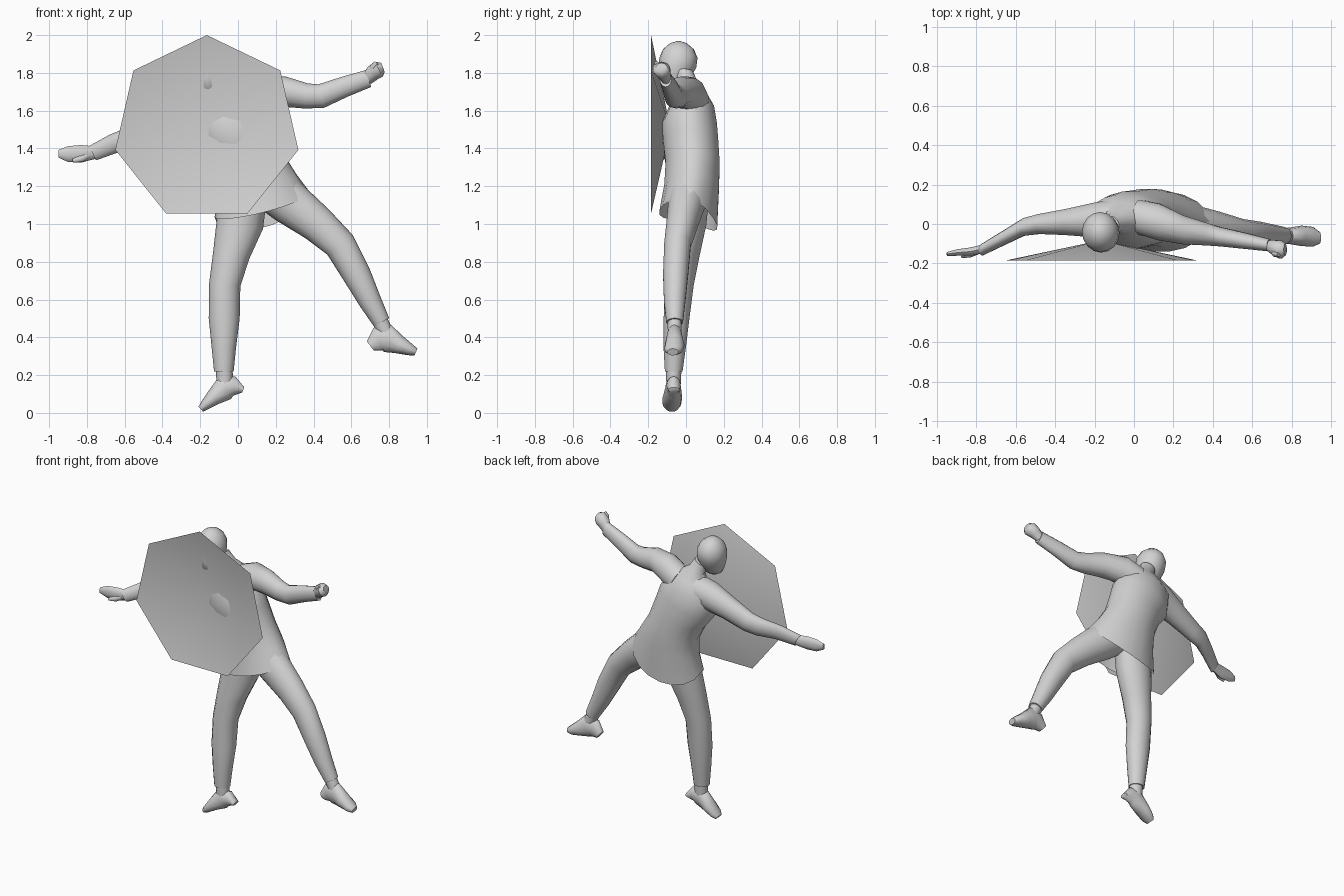
import bpy, bmesh, math
from mathutils import Vector

grey = bpy.data.materials.new("plain grey")
grey.diffuse_color = (0.65, 0.65, 0.65, 1)


def finish(name, bm, angle=50):
    me = bpy.data.meshes.new(name)
    bm.to_mesh(me)
    bm.free()
    ob = bpy.data.objects.new(name, me)
    bpy.context.collection.objects.link(ob)
    me.materials.append(grey)
    bpy.ops.object.select_all(action='DESELECT')
    ob.select_set(True)
    bpy.context.view_layer.objects.active = ob
    bpy.ops.object.shade_smooth_by_angle(angle=math.radians(angle))
    return ob


def loft(name, rings, sides=14, open_start=False, hem=None, angle=50):
    """Elliptical rings (x, y, z, half width in the front plane, half depth in y)."""
    bm = bmesh.new()
    pts = [Vector(r[:3]) for r in rings]
    loops = []
    for i, r in enumerate(rings):
        t = pts[min(i + 1, len(pts) - 1)] - pts[max(i - 1, 0)]
        side = Vector((t.z, 0, -t.x)).normalized()
        loop = []
        for k in range(sides):
            a = 2 * math.pi * k / sides
            p = pts[i] + side * (r[3] * math.cos(a)) + Vector((0, r[4] * math.sin(a), 0))
            if hem and i == 0:
                s = math.sin(a)
                p.z -= (hem[1] if s > 0 else hem[0]) * abs(s)
            loop.append(bm.verts.new(p))
        loops.append(loop)
    for a, b in zip(loops, loops[1:]):
        for k in range(sides):
            n = (k + 1) % sides
            bm.faces.new((a[k], a[n], b[n], b[k]))
    bm.faces.new(loops[-1])
    if not open_start:
        bm.faces.new(loops[0])
    bmesh.ops.recalc_face_normals(bm, faces=bm.faces)
    return finish(name, bm, angle)


# Tunic, open at the hem and longer at the back
loft("tunic", [(.13, .012, 1.10, .262, .155), (.105, .03, 1.20, .215, .147),
               (.065, .035, 1.32, .18, .145), (.02, .025, 1.43, .185, .148),
               (-.03, .018, 1.52, .205, .148), (-.06, .03, 1.62, .18, .12),
               (-.07, .03, 1.69, .11, .08), (-.09, .01, 1.74, .055, .055),
               (-.12, -.01, 1.80, .05, .05)], 18, True, (.04, .12))

# Head, from chin to crown
loft("head", [(-.15, -.085, 1.70, .028, .03), (-.155, -.075, 1.725, .06, .06),
              (-.16, -.06, 1.77, .08, .083), (-.167, -.045, 1.83, .094, .1),
              (-.172, -.04, 1.88, .093, .101), (-.178, -.04, 1.925, .074, .082),
              (-.183, -.04, 1.955, .042, .047), (-.185, -.04, 1.966, .012, .014)], 16)

# Arms
loft("left_arm", [(.03, .035, 1.65, .09, .09), (.13, .01, 1.695, .088, .095),
                  (.25, -.03, 1.70, .08, .075), (.36, -.05, 1.678, .067, .06),
                  (.44, -.065, 1.677, .064, .05), (.56, -.085, 1.725, .055, .042),
                  (.69, -.108, 1.77, .047, .032)])
loft("right_arm", [(-.08, .03, 1.62, .10, .10), (-.20, .02, 1.59, .095, .09),
                   (-.34, .01, 1.535, .078, .068), (-.48, 0, 1.475, .068, .052),
                   (-.56, -.015, 1.455, .062, .046), (-.66, -.07, 1.425, .052, .038),
                   (-.77, -.13, 1.375, .042, .03)])

# Clenched left hand and open right hand, each with a thumb
loft("left_fist", [(.68, -.107, 1.765, .033, .025), (.715, -.122, 1.80, .042, .042),
                   (.745, -.13, 1.82, .045, .048), (.768, -.13, 1.828, .026, .03)], 10)
loft("left_thumb", [(.705, -.13, 1.80, .016, .016), (.715, -.15, 1.83, .018, .018),
                    (.735, -.155, 1.853, .012, .012)], 8)
loft("right_hand", [(-.76, -.125, 1.378, .034, .024), (-.83, -.14, 1.372, .046, .022),
                    (-.90, -.145, 1.37, .042, .017), (-.95, -.152, 1.372, .02, .01)], 10)
loft("right_thumb", [(-.79, -.14, 1.365, .018, .014), (-.83, -.158, 1.345, .018, .012),
                     (-.875, -.165, 1.335, .01, .008)], 8)

# Legs
loft("left_leg", [(.13, .02, 1.22, .12, .11), (.27, .005, 1.115, .118, .10),
                  (.42, -.02, 1.00, .098, .085), (.54, -.045, 0.89, .085, .072),
                  (.63, -.055, 0.73, .075, .068), (.70, -.06, 0.59, .06, .058),
                  (.76, -.06, 0.48, .046, .045)])
loft("right_leg", [(.04, .02, 1.20, .12, .11), (.01, .01, 1.00, .125, .10),
                   (-.035, -.015, .84, .098, .09), (-.07, -.035, .68, .083, .078),
                   (-.073, -.05, .50, .082, .07), (-.075, -.06, .34, .064, .06),
                   (-.075, -.065, .22, .052, .048)])

# Feet, from heel to toe
loft("left_foot", [(.70, -.06, .355, .03, .028), (.745, -.06, .39, .066, .038),
                   (.79, -.06, .395, .075, .042), (.85, -.06, .362, .05, .052),
                   (.91, -.065, .335, .032, .05), (.942, -.07, .322, .02, .03)], 12)
loft("left_ankle", [(.745, -.06, .50, .042, .038), (.785, -.06, .42, .04, .036)], 12)
loft("right_foot", [(.028, -.065, .122, .014, .03), (-.02, -.065, .142, .052, .038),
                    (-.07, -.068, .132, .067, .042), (-.13, -.072, .08, .043, .052),
                    (-.175, -.075, .04, .027, .048), (-.197, -.075, .02, .018, .03)], 12)
loft("right_ankle", [(-.073, -.065, .25, .044, .042), (-.07, -.066, .15, .044, .038)], 12)

# Shallow dished seven-sided shield
bm = bmesh.new()
hub = bm.verts.new((-.165, -.082, 1.503))
rim = [bm.verts.new((-.165 + .497 * math.cos(a), -.185, 1.503 + .497 * math.sin(a)))
       for a in (math.pi / 2 + 2 * math.pi * k / 7 for k in range(7))]
for k in range(7):
    bm.faces.new((hub, rim[k], rim[(k + 1) % 7]))
finish("shield", bm)
